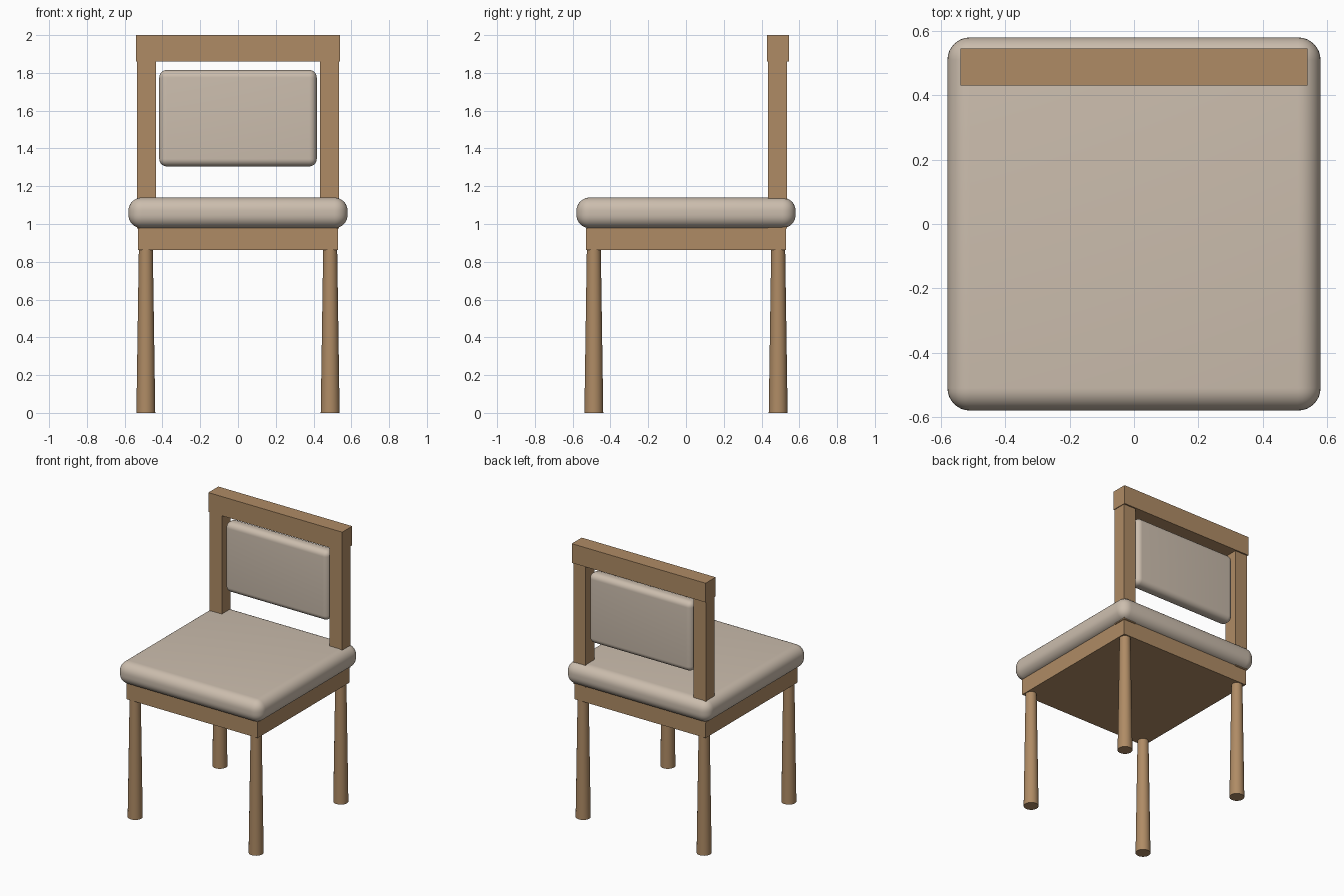
import bpy, math

if "Cube" in bpy.data.objects:
    bpy.data.objects.remove(bpy.data.objects["Cube"])


def material(name, rgb):
    m = bpy.data.materials.new(name)
    m.diffuse_color = (*rgb, 1)
    m.use_nodes = True
    m.node_tree.nodes["Principled BSDF"].inputs["Base Color"].default_value = m.diffuse_color
    return m


WOOD = material("wood", (0.43, 0.26, 0.13))
FABRIC = material("fabric", (0.60, 0.51, 0.42))


def box(name, lo, hi, mat, radius=0):
    """Box between two corners, optionally with rounded edges."""
    bpy.ops.mesh.primitive_cube_add(size=1, location=[(a + b) / 2 for a, b in zip(lo, hi)])
    ob = bpy.context.object
    ob.name = name
    ob.scale = [b - a for a, b in zip(lo, hi)]
    bpy.ops.object.transform_apply(location=False, rotation=False, scale=True)
    ob.data.materials.append(mat)
    if radius:
        bevel = ob.modifiers.new("rounding", 'BEVEL')
        bevel.width = radius
        bevel.segments = 8
        bpy.ops.object.modifier_apply(modifier=bevel.name)
        bpy.ops.object.shade_smooth_by_angle(angle=math.radians(40))
    return ob


def leg(name, x, y):
    """Round leg, wider at the foot."""
    bpy.ops.mesh.primitive_cone_add(vertices=32, radius1=0.05, radius2=0.037,
                                    depth=0.87, location=(x, y, 0.435))
    ob = bpy.context.object
    ob.name = name
    ob.data.materials.append(WOOD)
    bpy.ops.object.shade_smooth_by_angle(angle=math.radians(40))


# Seat frame and cushion
box("seat_frame", (-0.53, -0.53, 0.863), (0.53, 0.53, 0.98), WOOD)
box("seat_cushion", (-0.58, -0.58, 0.978), (0.58, 0.58, 1.14), FABRIC, 0.07)

# Legs and back posts, left and right
for side, s in (("left", -1), ("right", 1)):
    leg(f"front_leg_{side}", s * 0.488, -0.488)
    leg(f"back_leg_{side}", s * 0.488, 0.488)
    xs = sorted((s * 0.435, s * 0.535))
    box(f"back_post_{side}", (xs[0], 0.435, 0.975), (xs[1], 0.535, 1.87), WOOD)

# Top rail and back pad
box("top_rail", (-0.54, 0.43, 1.86), (0.54, 0.545, 2.0), WOOD)
box("back_pad", (-0.417, 0.437, 1.305), (0.417, 0.535, 1.815), FABRIC, 0.04)
